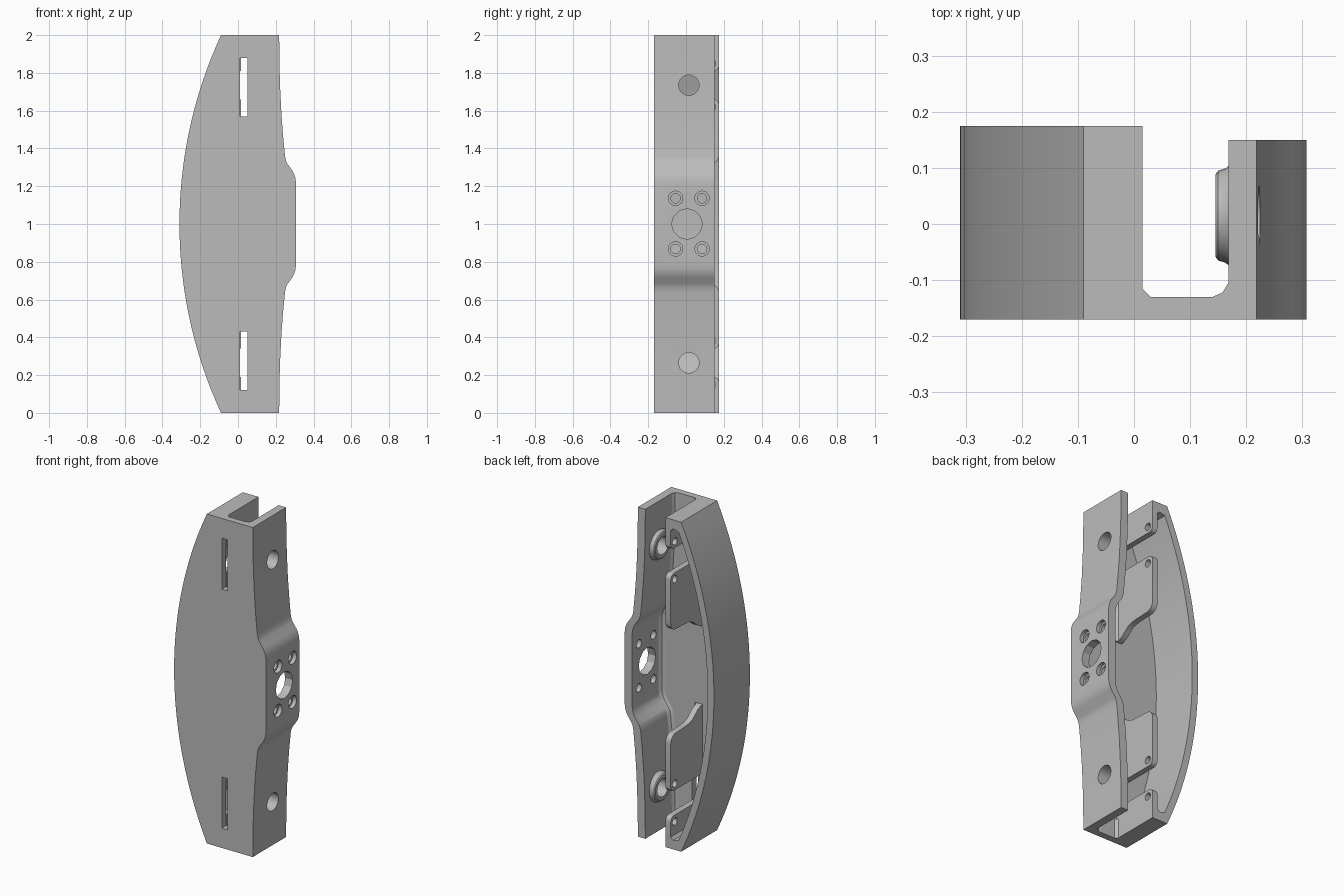
import bpy, bmesh, math
from mathutils import Matrix, Vector

if "Cube" in bpy.data.objects:
    bpy.data.objects.remove(bpy.data.objects["Cube"], do_unlink=True)

grey = bpy.data.materials.new("plain_grey")
grey.use_nodes = True
grey.diffuse_color = (0.5, 0.5, 0.5, 1)
grey.node_tree.nodes["Principled BSDF"].inputs["Base Color"].default_value = (0.5, 0.5, 0.5, 1)

FRONT, FLOOR, BACK = -0.17, -0.13, 0.175    # depths of plate and rim
WALL_IN, WALL_OUT = -0.02, 0.015            # thickness of the servo wall
RADIUS = 2.383
CENTRE_X = RADIUS - 0.31


def finish(name, bm):
    bmesh.ops.recalc_face_normals(bm, faces=bm.faces)
    mesh = bpy.data.meshes.new(name)
    bm.to_mesh(mesh)
    bm.free()
    mesh.materials.append(grey)
    obj = bpy.data.objects.new(name, mesh)
    bpy.context.collection.objects.link(obj)
    return obj


def loft(name, rings, closed=False):
    """Skin rings of equal point count; cap the ends or close the loop."""
    bm = bmesh.new()
    loops = [[bm.verts.new(p) for p in ring] for ring in rings]
    pairs = list(zip(loops, loops[1:]))
    if closed:
        pairs.append((loops[-1], loops[0]))
    else:
        bm.faces.new(loops[0])
        bm.faces.new(loops[-1])
    for a, b in pairs:
        for i in range(len(a)):
            j = (i + 1) % len(a)
            bm.faces.new((a[i], a[j], b[j], b[i]))
    return finish(name, bm)


def slab(name, xz, y0, y1):
    return loft(name, [[(x, y, z) for x, z in xz] for y in (y0, y1)])


def side_plate(name, yz, x0, x1):
    return loft(name, [[(x, y, z) for y, z in yz] for x in (x0, x1)])


def rod(x0, x1, y, z, r, sides=32):
    """Cylinder cutter along x."""
    ring = [(y + r * math.cos(2 * math.pi * i / sides),
             z + r * math.sin(2 * math.pi * i / sides)) for i in range(sides)]
    return side_plate("cutter", ring, x0, x1)


def cut(obj, cutters):
    for c in cutters:
        c.hide_render = True
        mod = obj.modifiers.new("cut", 'BOOLEAN')
        mod.operation, mod.solver, mod.object = 'DIFFERENCE', 'EXACT', c
    bpy.context.view_layer.update()
    deps = bpy.context.evaluated_depsgraph_get()
    mesh = bpy.data.meshes.new_from_object(obj.evaluated_get(deps))
    obj.modifiers.clear()
    obj.data = mesh
    for c in cutters:
        bpy.data.objects.remove(c, do_unlink=True)


def arc(r, half, n=32):
    """Bow points from bottom to top, half = half height."""
    return [(CENTRE_X - math.sqrt(r * r - t * t), 1 + t)
            for t in (half * (2 * i / n - 1) for i in range(n + 1))]


def flip(points, top):
    return points if top else [(a, 2 - z) for a, z in points]


def corner(cy, cz, r, a0, a1, n=6):
    return [(cy + r * math.cos(math.radians(a0 + (a1 - a0) * i / n)),
             cz + r * math.sin(math.radians(a0 + (a1 - a0) * i / n))) for i in range(n + 1)]


# Right-hand outline with central bulge, top to bottom
upper = [(0.218, 2), (0.22, 1.82), (0.224, 1.7), (0.23, 1.58), (0.24, 1.45), (0.249, 1.36),
         (0.254, 1.335), (0.262, 1.318), (0.286, 1.285), (0.297, 1.265), (0.304, 1.243),
         (0.307, 1.215)]
outline = upper + [(x, 2 - z) for x, z in reversed(upper)]
bow = arc(RADIUS, 1)

# Front plate with two slots
plate = slab("front_plate", bow + outline, FRONT, FLOOR)


def slots():
    return [slab("cutter", flip([(0.01, 1.57), (0.05, 1.57), (0.05, 1.88), (0.01, 1.88)], t),
                 -0.3, -0.1) for t in (True, False)]


cut(plate, slots())

# Bowed rim with its end caps
inner = arc(RADIUS - 0.042, 0.935)
end = [(-0.035, 1.945), (WALL_IN, 1.93), (WALL_OUT, 1.93), (WALL_OUT, 2)]
slab("bowed_rim", bow + end[::-1] + inner[::-1]
     + [(x, 2 - z) for x, z in end], FLOOR, BACK)

# Mounting wall: end tabs, large tabs and the small chamfers at their feet
for top in (True, False):
    side = "upper" if top else "lower"
    sgn = 1 if top else -1

    def height(z):
        return z if top else 2 - z

    end_yz = [(FLOOR, 1.93), (FLOOR, 1.81)] + corner(BACK - 0.03, 1.84, 0.03, -90, 0) + [(BACK, 1.93)]
    end_tab = side_plate(side + "_end_tab", flip(end_yz, top), WALL_IN, WALL_OUT)
    cut(end_tab, [rod(-0.1, 0.1, 0.135, height(1.85), 0.022)])

    tab_yz = ([(FLOOR, 1.66), (FLOOR, 1.24), (-0.11, 1.243), (-0.085, 1.255), (-0.06, 1.275),
               (-0.03, 1.298), (0, 1.308), (0.04, 1.312)]
              + corner(BACK - 0.05, 1.365, 0.05, -90, 0) + corner(BACK - 0.03, 1.63, 0.03, 0, 90))
    tab = side_plate(side + "_mount_tab", flip(tab_yz, top), WALL_IN, WALL_OUT)
    cut(tab, [rod(-0.1, 0.1, 0.135, height(1.62), 0.022)])

    for z0, z1 in ((1.24, 1.57), (1.88, 2)):
        tri = [(WALL_OUT, FLOOR), (WALL_OUT + 0.015, FLOOR), (WALL_OUT, FLOOR + 0.015)]
        loft(side + "_foot_fillet", [[(x, y, height(z)) for x, y in tri] for z in (z0, z1)])

    # Round boss around the pivot hole
    prof = [(0.18, 0.054), (0.18, 0.092), (0.17, 0.09), (0.163, 0.084), (0.15, 0.08),
            (0.145, 0.073), (0.145, 0.054)]
    rings = [[(x, 0.015 + r * math.cos(a), height(1.735) + r * math.sin(a)) for x, r in prof]
             for a in (2 * math.pi * i / 32 for i in range(32))]
    loft(side + "_pivot_boss", rings, closed=True)

# Side wall following the outline, thickened towards the plate
rings = []
for y, thick in ((FLOOR, 0.078), (-0.122, 0.06), (-0.105, 0.05), (0.15, 0.05)):
    back_side = [(x - thick, z) for x, z in reversed(outline)]
    rings.append([(x, y, z) for x, z in outline + back_side])
wall = loft("side_wall", rings)
holes = [rod(0.1, 0.4, 0.015, z, 0.054) for z in (0.265, 1.735)]
holes.append(rod(0.1, 0.4, 0.005, 1, 0.081, 12))
for y in (-0.055, 0.085):
    for z in (0.868, 1.136):
        holes.append(rod(0.1, 0.4, y, z, 0.025, 24))
        holes.append(rod(0.283, 0.4, y, z, 0.038, 24))
cut(wall, holes)

# Smooth the curved faces, keep the edges crisp
bpy.ops.object.select_all(action='DESELECT')
for obj in bpy.context.scene.objects:
    if obj.type == 'MESH' and obj.data.materials and obj.data.materials[0] == grey:
        obj.select_set(True)
        bpy.context.view_layer.objects.active = obj
bpy.ops.object.shade_smooth_by_angle(angle=math.radians(28))
